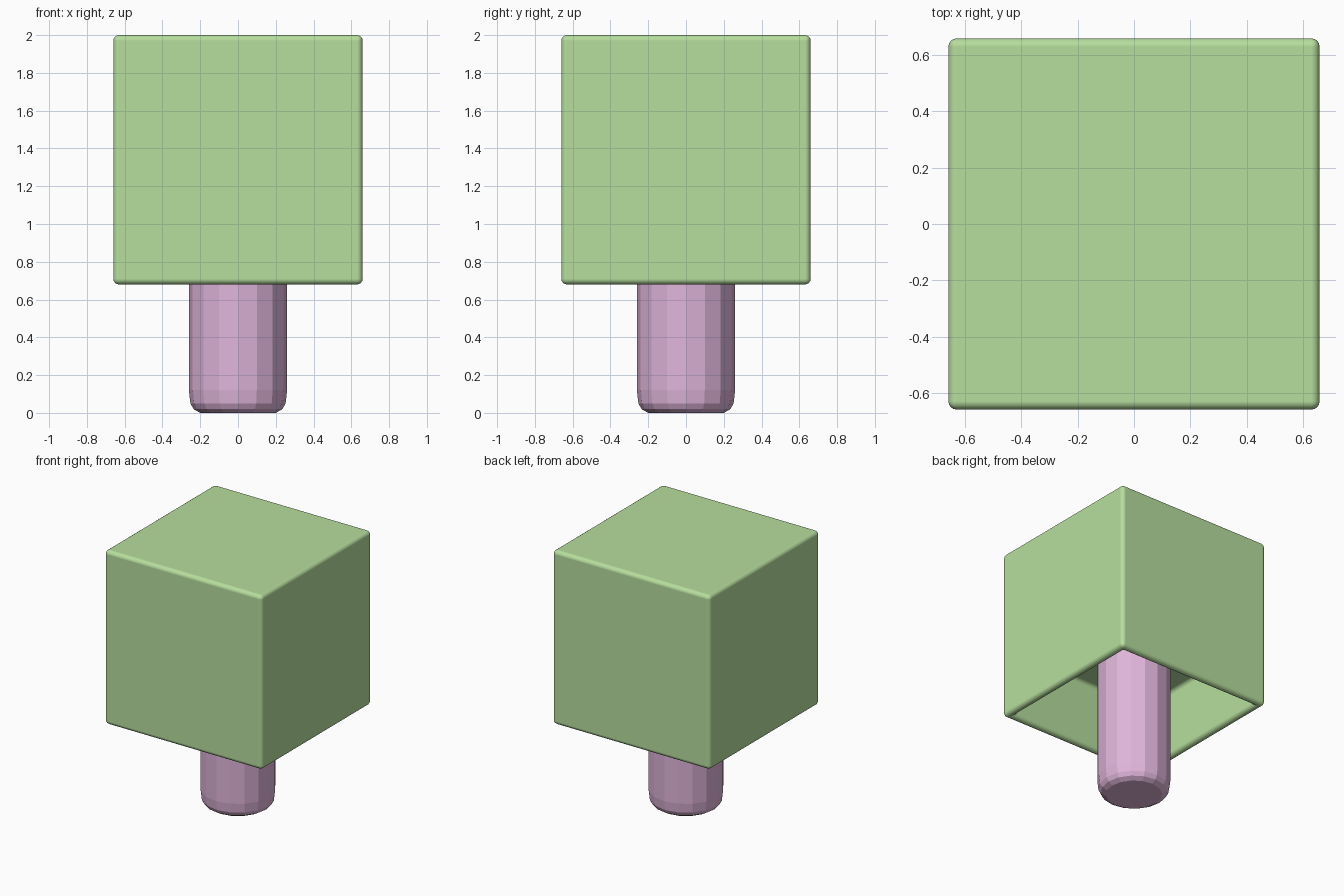
import bpy, bmesh, math
from mathutils import Vector

if "Cube" in bpy.data.objects:
    bpy.data.objects.remove(bpy.data.objects["Cube"])


def material(name, color):
    m = bpy.data.materials.new(name)
    m.diffuse_color = (*color, 1)
    m.use_nodes = True
    m.node_tree.nodes["Principled BSDF"].inputs["Base Color"].default_value = m.diffuse_color
    return m


def make_object(name, bm, mat):
    bmesh.ops.recalc_face_normals(bm, faces=bm.faces[:])
    mesh = bpy.data.meshes.new(name)
    bm.to_mesh(mesh)
    bm.free()
    ob = bpy.data.objects.new(name, mesh)
    bpy.context.collection.objects.link(ob)
    mesh.materials.append(mat)
    return ob


green = material("leaf_green", (0.47, 0.73, 0.34))
pink = material("soft_pink", (0.74, 0.46, 0.70))

# Cap: cube hollowed from below, with softly rounded edges
HALF, Z0, Z1 = 0.66, 0.68, 2.0
RIM, CAVITY = 0.085, 0.52
bm = bmesh.new()
bmesh.ops.create_cube(bm, size=1)
for v in bm.verts:
    v.co = Vector((v.co.x * 2 * HALF, v.co.y * 2 * HALF,
                   Z0 if v.co.z < 0 else Z1))
bm.normal_update()
bottom = next(f for f in bm.faces if f.normal.z < -0.9)
bmesh.ops.inset_region(bm, faces=[bottom], thickness=RIM)
up = bmesh.ops.extrude_face_region(bm, geom=[bottom])
bmesh.ops.translate(bm, vec=(0, 0, CAVITY),
                    verts=[g for g in up["geom"] if isinstance(g, bmesh.types.BMVert)])
if bottom.is_valid:
    bmesh.ops.delete(bm, geom=[bottom], context='FACES_ONLY')
cap = make_object("cap", bm, green)
bevel = cap.modifiers.new("rounded_edges", 'BEVEL')
bevel.width = 0.035
bevel.segments = 4
bevel.limit_method = 'ANGLE'
bevel.harden_normals = True
for p in cap.data.polygons:
    p.use_smooth = True

# Stem: flat-faceted 16-sided post with a rounded foot
SIDES = 16
profile = [(0.20, 0.0), (0.235, 0.02), (0.252, 0.05), (0.26, 0.12), (0.26, 1.21)]
bm = bmesh.new()
rings = [[bm.verts.new((r * math.cos(2 * math.pi * i / SIDES),
                        r * math.sin(2 * math.pi * i / SIDES), z))
          for i in range(SIDES)] for r, z in profile]
for lo, hi in zip(rings, rings[1:]):
    for i in range(SIDES):
        j = (i + 1) % SIDES
        bm.faces.new((lo[i], lo[j], hi[j], hi[i]))
bm.faces.new(rings[0][::-1])
bm.faces.new(rings[-1])
make_object("stem", bm, pink)
